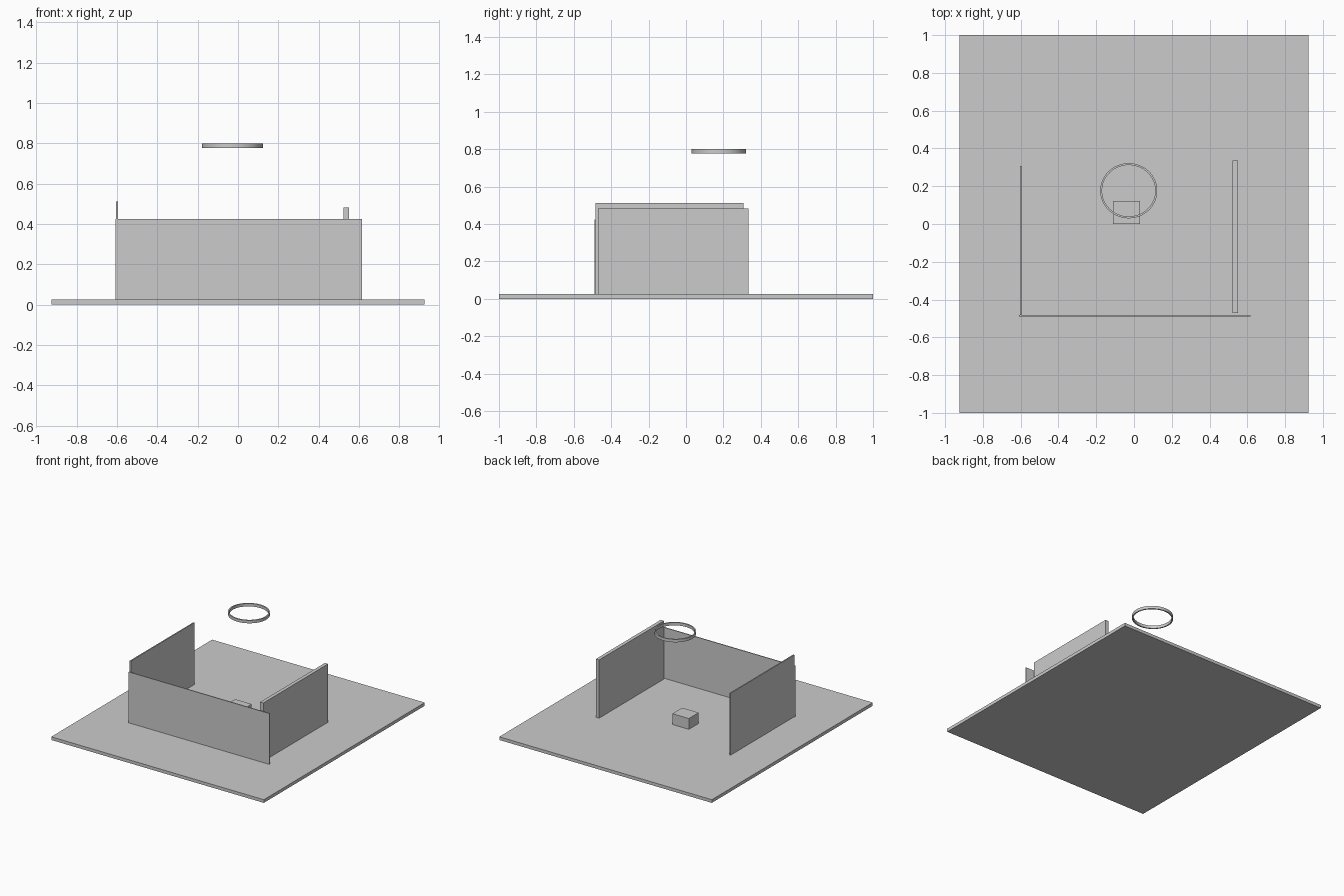
import bpy, bmesh, math

cube = bpy.data.objects.get("Cube")
if cube:
    bpy.data.objects.remove(cube, do_unlink=True)

grey = bpy.data.materials.new("plain grey")
grey.use_nodes = True
color = (0.6, 0.6, 0.6, 1)
grey.diffuse_color = color
grey.node_tree.nodes["Principled BSDF"].inputs["Base Color"].default_value = color

FLOOR = 0.025


def add_object(name, bm):
    mesh = bpy.data.meshes.new(name)
    bm.to_mesh(mesh)
    bm.free()
    mesh.materials.append(grey)
    obj = bpy.data.objects.new(name, mesh)
    bpy.context.collection.objects.link(obj)
    return obj


def box(name, xs, ys, zs):
    """Box spanning the given ranges."""
    bm = bmesh.new()
    bmesh.ops.create_cube(bm, size=1)
    for v in bm.verts:
        for i, (lo, hi) in enumerate((xs, ys, zs)):
            v.co[i] = hi if v.co[i] > 0 else lo
    return add_object(name, bm)


def ring(name, center, radii, wall, height, sides=64):
    """Flat-sided oval band, open in the middle."""
    bm = bmesh.new()
    loops = []
    for inset, z in ((0, 0), (0, height), (wall, height), (wall, 0)):
        loops.append([bm.verts.new((
            center[0] + (radii[0] - inset) * math.cos(math.tau * i / sides),
            center[1] + (radii[1] - inset) * math.sin(math.tau * i / sides),
            center[2] + z)) for i in range(sides)])
    for k in range(4):
        a, b = loops[k], loops[(k + 1) % 4]
        for i in range(sides):
            j = (i + 1) % sides
            bm.faces.new((a[i], a[j], b[j], b[i]))
    bmesh.ops.recalc_face_normals(bm, faces=bm.faces)
    return add_object(name, bm)


# Floor slab and the three walls standing on it
box("floor_slab", (-0.925, 0.925), (-1, 1), (0, FLOOR))
box("front_wall", (-0.608, 0.616), (-0.49, -0.483), (FLOOR, 0.425))
box("right_wall", (-0.604, -0.595), (-0.483, 0.308), (FLOOR, 0.512))
box("left_wall", (0.522, 0.55), (-0.471, 0.335), (FLOOR, 0.483))

# Small block in the middle
box("center_block", (-0.11, 0.033), (0, 0.122), (FLOOR, 0.11))

# Floating ring
band = ring("hanging_ring", (-0.028, 0.176, 0.777), (0.151, 0.146), 0.01, 0.023)
bpy.ops.object.select_all(action="DESELECT")
band.select_set(True)
bpy.context.view_layer.objects.active = band
bpy.ops.object.shade_smooth_by_angle(angle=math.radians(30))
